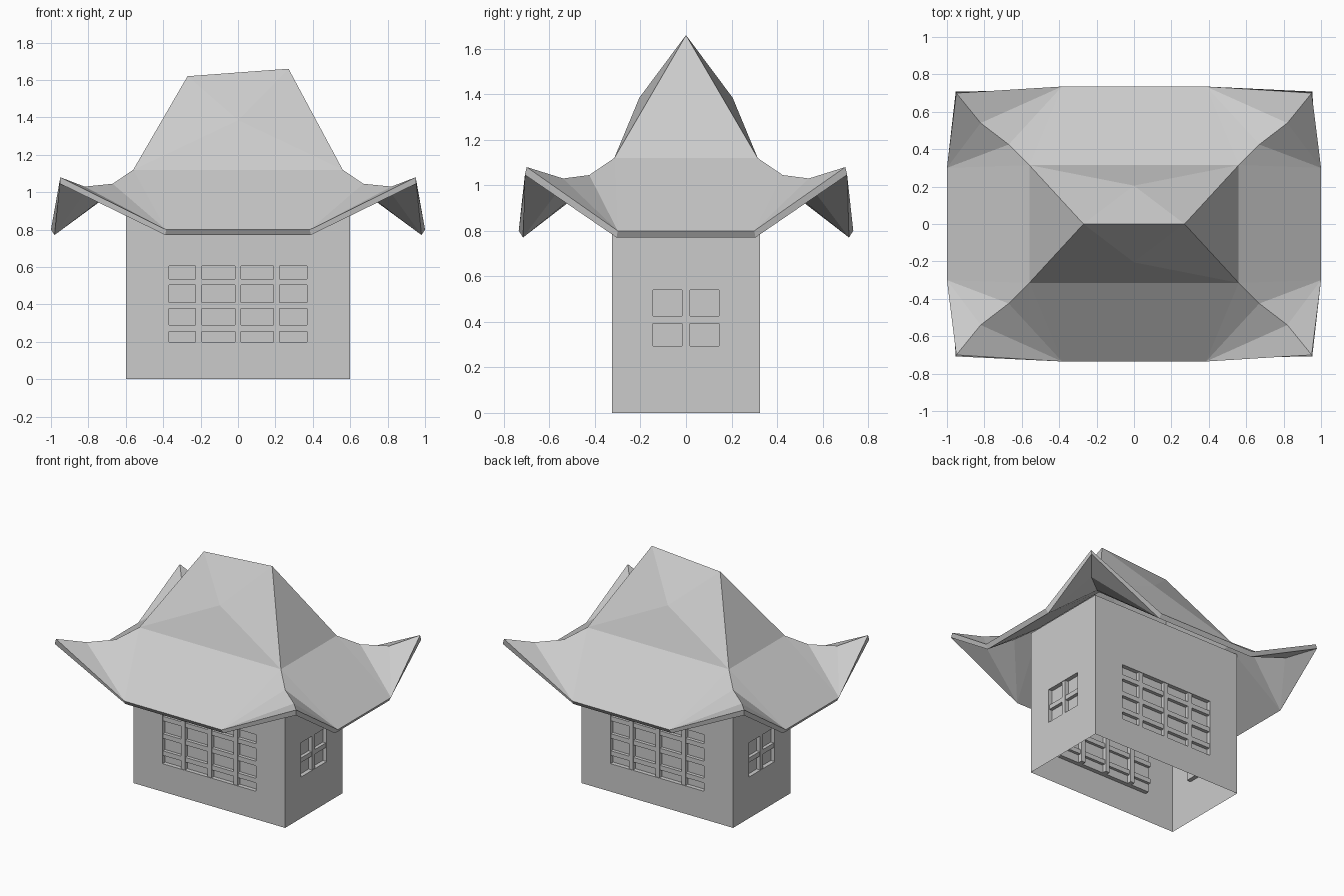
import bpy, bmesh, math
from mathutils import Matrix, Vector

cube = bpy.data.objects.get("Cube")
if cube:
    bpy.data.objects.remove(cube, do_unlink=True)

grey = bpy.data.materials.new("plain_grey")
grey.use_nodes = True
COLOUR = (0.6, 0.6, 0.6, 1)
grey.diffuse_color = COLOUR
grey.node_tree.nodes["Principled BSDF"].inputs["Base Color"].default_value = COLOUR

WALL_TOP = 1.04
RECESS = 0.03
BAR = 0.033


def finish(bm, name):
    mesh = bpy.data.meshes.new(name)
    bm.to_mesh(mesh)
    bm.free()
    mesh.materials.append(grey)
    obj = bpy.data.objects.new(name, mesh)
    bpy.context.collection.objects.link(obj)
    return obj


def add_face(bm, points):
    bm.faces.new([bm.verts.new(p) for p in points])


def add_box(bm, x0, x1, y0, y1, z0, z1):
    centre = Vector((x0 + x1, y0 + y1, z0 + z1)) / 2
    size = Matrix.Diagonal((x1 - x0, y1 - y0, z1 - z0, 1))
    bmesh.ops.create_cube(bm, size=1, matrix=Matrix.Translation(centre) @ size)


def wall(name, half, dist, angle, win, z0, z1, bars_x, bars_z):
    """Wall facing -y with a recessed window and bars, then turned into place."""
    turn = Matrix.Rotation(angle, 4, 'Z')
    bm = bmesh.new()
    outer = [(-half, 0), (half, 0), (half, WALL_TOP), (-half, WALL_TOP)]
    inner = [(-win, z0), (win, z0), (win, z1), (-win, z1)]
    front, back = -dist, -dist + RECESS
    for i in range(4):
        j = (i + 1) % 4
        (ax, az), (bx, bz) = inner[i], inner[j]
        (cx, cz), (dx, dz) = outer[i], outer[j]
        add_face(bm, [(cx, front, cz), (dx, front, dz), (bx, front, bz), (ax, front, az)])
        add_face(bm, [(ax, front, az), (bx, front, bz), (bx, back, bz), (ax, back, az)])
    add_face(bm, [(x, back, z) for x, z in inner])
    bmesh.ops.remove_doubles(bm, verts=bm.verts, dist=0.0001)
    bm.transform(turn)
    finish(bm, name + "_wall")

    # Window bars, passing through the pane
    bm = bmesh.new()
    h = BAR / 2
    for x in bars_x:
        add_box(bm, x - h, x + h, front + 0.004, back + 0.03, z0, z1)
    for z in bars_z:
        add_box(bm, -win, win, front + 0.006, back + 0.02, z - h, z + h)
    bm.transform(turn)
    finish(bm, name + "_window_bars")


# Walls: long ones with lattice windows, short ones with cross windows
for name, angle in (("front", 0), ("back", math.pi)):
    wall(name, 0.6, 0.325, angle, 0.37, 0.2, 0.605,
         (-0.21, 0, 0.205), (0.273, 0.395, 0.52))
for name, angle in (("left", math.pi / 2), ("right", -math.pi / 2)):
    wall(name, 0.325, 0.6, angle, 0.145, 0.295, 0.54, (0,), (0.41,))

# Roof: short ridge, bulging long slopes, upturned corners
bm = bmesh.new()
HIP = [(0.56, 0.315, 1.12), (0.67, 0.425, 1.045), (0.82, 0.54, 1.03), (0.95, 0.70, 1.08)]
EAVE_LONG = (0.385, 0.735, 0.80)
EAVE_SHORT = (1.0, 0.3, 0.80)


def corner(p, sx, sy):
    return (p[0] * sx, p[1] * sy, p[2])


ridge = {-1: (-0.27, 0, 1.62), 1: (0.27, 0, 1.66)}
for sy in (-1, 1):
    # Upper long slope fans around a raised middle point
    middle = (0, 0.205 * sy, 1.385)
    left, right = corner(HIP[0], 1, sy), corner(HIP[0], -1, sy)
    loop = [ridge[-1], ridge[1], left, right]
    for i in range(4):
        add_face(bm, [middle, loop[i], loop[(i + 1) % 4]])
    add_face(bm, [left, right, corner(EAVE_LONG, -1, sy), corner(EAVE_LONG, 1, sy)])
for sx in (-1, 1):
    near, far = corner(HIP[0], sx, -1), corner(HIP[0], sx, 1)
    add_face(bm, [ridge[sx], near, far])
    add_face(bm, [near, far, corner(EAVE_SHORT, sx, 1), corner(EAVE_SHORT, sx, -1)])
    # Flared corner fans on either side of each hip
    for sy in (-1, 1):
        for eave in (EAVE_LONG, EAVE_SHORT):
            for a, b in zip(HIP, HIP[1:]):
                add_face(bm, [corner(p, sx, sy) for p in (eave, a, b)])
bmesh.ops.remove_doubles(bm, verts=bm.verts, dist=0.0001)
bm.normal_update()
for f in bm.faces:
    if f.normal.z < 0:
        f.normal_flip()
roof = finish(bm, "roof")
thick = roof.modifiers.new("thickness", 'SOLIDIFY')
thick.thickness = 0.035
thick.offset = -1
